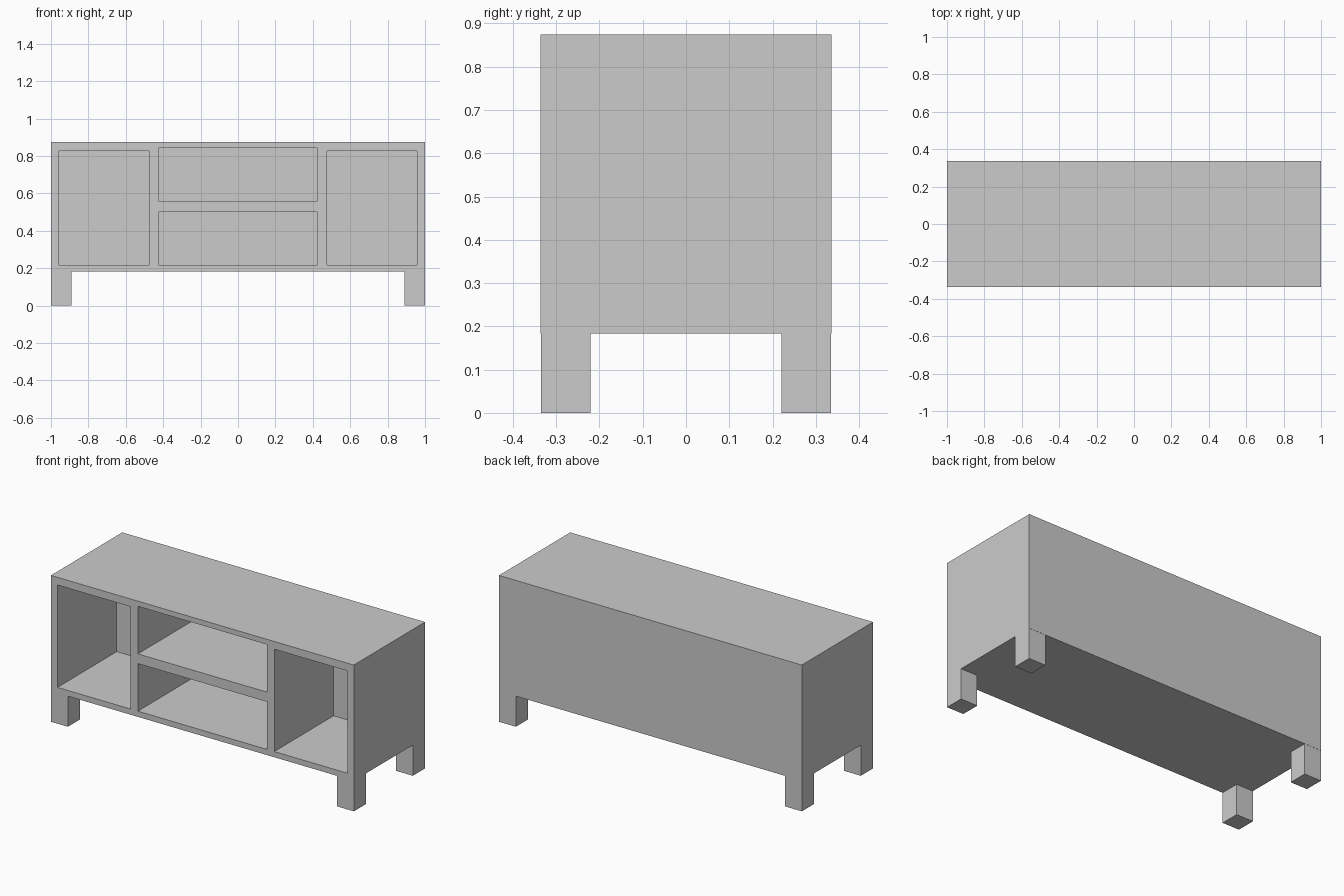
import bpy, bmesh
from mathutils import Matrix, Vector

if "Cube" in bpy.data.objects:
    bpy.data.objects.remove(bpy.data.objects["Cube"])


def boxes(name, bounds):
    """One mesh object made of axis-aligned boxes (x0, x1, y0, y1, z0, z1)."""
    bm = bmesh.new()
    for x0, x1, y0, y1, z0, z1 in bounds:
        centre = Vector((x0 + x1, y0 + y1, z0 + z1)) / 2
        size = Matrix.Diagonal((x1 - x0, y1 - y0, z1 - z0, 1))
        bmesh.ops.create_cube(bm, size=1, matrix=Matrix.Translation(centre) @ size)
    mesh = bpy.data.meshes.new(name)
    bm.to_mesh(mesh)
    bm.free()
    obj = bpy.data.objects.new(name, mesh)
    bpy.context.collection.objects.link(obj)
    return obj


DEPTH = 0.336      # half depth
BASE = 0.183       # underside of the cabinet
TOP = 0.874
FRONT, BACK = -DEPTH - 0.1, 0.223   # extent of the compartment cutters

# Cabinet body
cabinet = boxes("cabinet", [(-1, 1, -DEPTH, DEPTH, BASE, TOP)])

# Open compartments: one tall on each side, two stacked in the middle
openings = boxes("compartment_cutter", [
    (-0.957, -0.475, FRONT, BACK, 0.217, 0.828),
    (0.475, 0.957, FRONT, BACK, 0.217, 0.828),
    (-0.426, 0.426, FRONT, BACK, 0.217, 0.501),
    (-0.426, 0.426, FRONT, BACK, 0.559, 0.843),
])
openings.hide_render = True
openings.hide_viewport = True
openings.display_type = 'WIRE'
cut = cabinet.modifiers.new("compartments", 'BOOLEAN')
cut.operation = 'DIFFERENCE'
cut.solver = 'EXACT'
cut.object = openings

# Square corner legs
for side, (x0, x1) in {"left": (-1, -0.889), "right": (0.889, 1)}.items():
    for end, (y0, y1) in {"front": (-0.335, -0.221), "back": (0.221, 0.335)}.items():
        boxes(f"{end}_{side}_leg", [(x0, x1, y0, y1, 0, BASE)])
